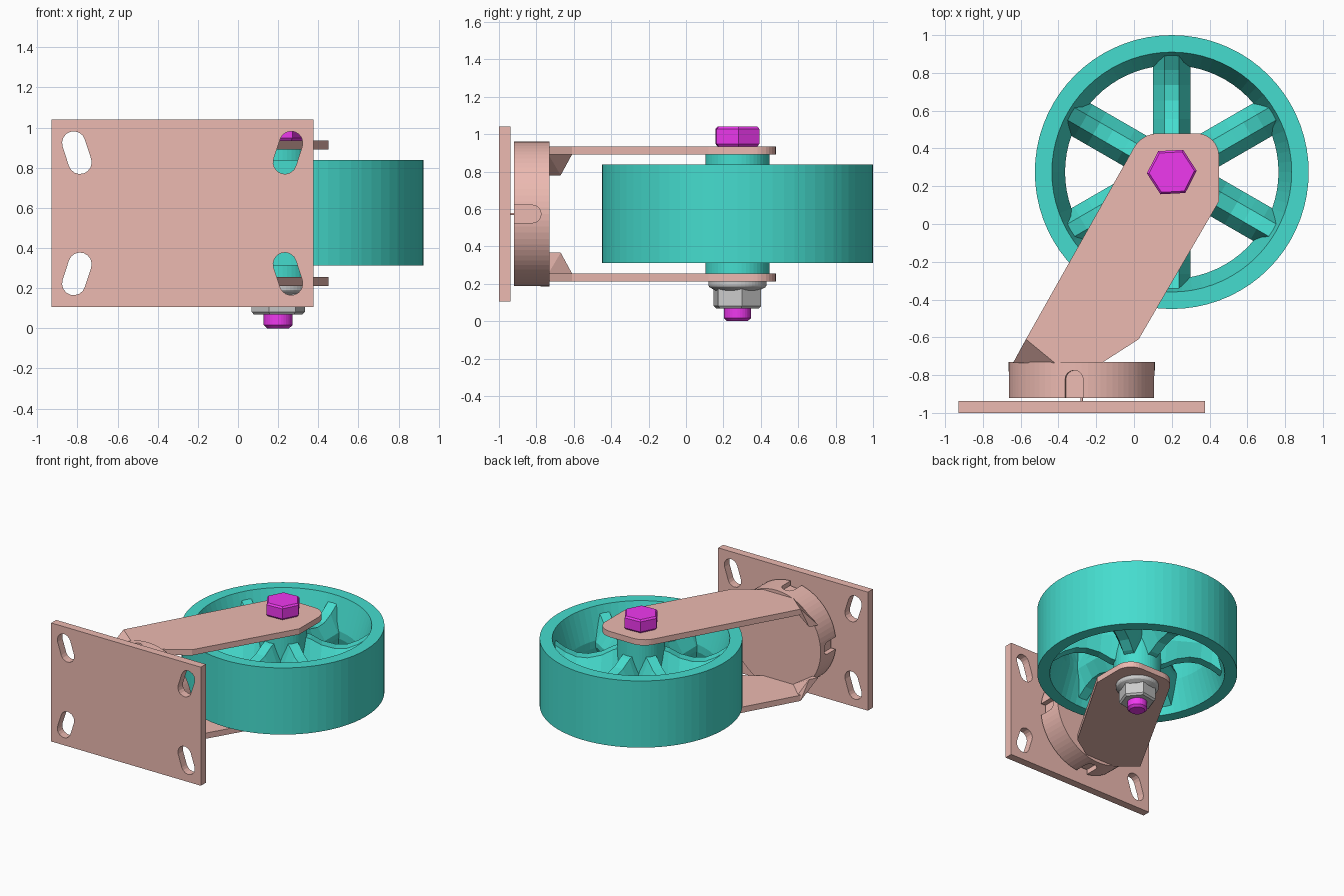
import bpy, bmesh
from math import sin, cos, pi, radians
from mathutils import Vector, Matrix

if "Cube" in bpy.data.objects:
    bpy.data.objects.remove(bpy.data.objects["Cube"])


def material(name, rgb):
    m = bpy.data.materials.new(name)
    m.diffuse_color = (*rgb, 1)
    m.use_nodes = True
    m.node_tree.nodes["Principled BSDF"].inputs["Base Color"].default_value = m.diffuse_color
    return m


TEAL = material("teal", (0.06, 0.72, 0.62))
SALMON = material("salmon", (0.84, 0.49, 0.44))
MAGENTA = material("magenta", (0.86, 0.04, 0.86))
WX, WY, WZ = 0.2, 0.275, 0.575      # wheel centre
SX, SZ = -0.277, 0.573              # swivel axis


def loft(bm, rings, loop=False):
    """Bridge equal-sized rings of points; cap the ends unless they loop."""
    vs = [[bm.verts.new(p) for p in r] for r in rings]
    n = len(vs[0])
    for i in range(len(vs) if loop else len(vs) - 1):
        a, b = vs[i], vs[(i + 1) % len(vs)]
        for j in range(n):
            k = (j + 1) % n
            bm.faces.new((a[j], a[k], b[k], b[j]))
    if not loop:
        bm.faces.new(vs[0])
        bm.faces.new(vs[-1])


def finish(name, bm, mat=None):
    bmesh.ops.recalc_face_normals(bm, faces=bm.faces)
    me = bpy.data.meshes.new(name)
    bm.to_mesh(me)
    bm.free()
    ob = bpy.data.objects.new(name, me)
    bpy.context.collection.objects.link(ob)
    if mat:
        me.materials.append(mat)
    return ob


def ring(r, z, n, rot=0.0):
    return [(WX + r * cos(rot + 2 * pi * i / n), WY + r * sin(rot + 2 * pi * i / n), z)
            for i in range(n)]


def turned(name, profile, n, mat=None, rot=0.0, loop=False):
    """Part turned round the wheel axle from (radius, z) points."""
    bm = bmesh.new()
    loft(bm, [ring(r, z, n, rot) for r, z in profile], loop)
    return finish(name, bm, mat)


def y_disc(name, r, y0, y1, n, mat):
    bm = bmesh.new()
    loft(bm, [[(SX + r * cos(2 * pi * i / n), y, SZ + r * sin(2 * pi * i / n))
               for i in range(n)] for y in (y0, y1)])
    return finish(name, bm, mat)


def arc(cx, cy, r, a0, a1, n=8):
    return [(cx + r * cos(radians(a0 + (a1 - a0) * i / n)),
             cy + r * sin(radians(a0 + (a1 - a0) * i / n))) for i in range(n + 1)]


def cut(ob, bm):
    cutter = finish("cutter", bm)
    cutter.hide_render = True
    mod = ob.modifiers.new("cut", 'BOOLEAN')
    mod.operation, mod.solver, mod.object = 'DIFFERENCE', 'EXACT', cutter
    bpy.context.view_layer.objects.active = ob
    bpy.ops.object.modifier_apply(modifier=mod.name)
    bpy.data.objects.remove(cutter)


# mounting plate with four tilted slots
bm = bmesh.new()
loft(bm, [[(x, y, z) for x, z in ((-0.93, 0.105), (0.376, 0.105), (0.376, 1.04), (-0.93, 1.04))]
          for y in (-1.0, -0.938)])
plate = finish("mounting_plate", bm, SALMON)
bm = bmesh.new()
slot = arc(0, 0.051, 0.058, 0, 180) + arc(0, -0.051, 0.058, 180, 360)
for sx in (-1, 1):
    for sz in (-1, 1):
        t = radians(18) * -sx * sz
        pts = [Vector((x * cos(t) - z * sin(t), z * cos(t) + x * sin(t))) for x, z in slot]
        loft(bm, [[(SX + sx * 0.526 + p.x, y, SZ + sz * 0.302 + p.y) for p in pts]
                  for y in (-1.1, -0.9)])
cut(plate, bm)

# swivel drum with arched notches, and the thin king pin
drum = y_disc("swivel_drum", 0.387, -0.92, -0.73, 72, SALMON)
bm = bmesh.new()
arch = [(0.048, -1.0)] + arc(0, -0.823, 0.048, 0, 180) + [(-0.048, -1.0)]
for deg in (0, 96, 180, 270):
    rot = Matrix.Rotation(radians(-deg), 3, 'Y')
    loft(bm, [[Vector((SX, 0, SZ)) + rot @ Vector((r, y, t)) for t, y in arch]
              for r in (0.345, 0.45)])
cut(drum, bm)
y_disc("king_pin", 0.006, -0.96, -0.9, 12, SALMON)

# fork arms, each with a flared wing wrapping the drum edge
outline = ([(-0.42, -0.735), (-0.17, -0.735), (0.025, -0.61), (0.45, 0.12)]
           + arc(0.33, 0.36, 0.12, 0, 90) + arc(0.13, 0.33, 0.15, 90, 150)
           + [(-0.572, -0.61)])
wing = [(-0.42, -0.735, 0.362), (-0.572, -0.61, 0.362), (-0.64, -0.735, 0.207),
        (-0.605, -0.67, 0.207), (-0.42, -0.735, 0.317), (-0.55, -0.61, 0.317),
        (-0.59, -0.735, 0.207)]
for name, s in (("upper", 1), ("lower", -1)):
    bm = bmesh.new()
    loft(bm, [[(x, y, SZ + s * h) for x, y in outline] for h in (0.317, 0.362)])
    finish(name + "_fork_arm", bm, SALMON)
    bm = bmesh.new()
    vs = [bm.verts.new((x, y, SZ + s * h)) for x, y, h in wing]
    bmesh.ops.convex_hull(bm, input=vs)
    finish(name + "_fork_wing", bm, SALMON)

# wheel rim with drafted inner wall, and hub
turned("wheel_rim", [(0.725, WZ + 0.263), (0.635, WZ + 0.263), (0.565, WZ + 0.03),
                     (0.565, WZ - 0.03), (0.635, WZ - 0.263), (0.725, WZ - 0.263)],
       72, TEAL, loop=True)
turned("wheel_hub", [(0.172, SZ - 0.317), (0.172, SZ + 0.317)], 48, TEAL)

# six ridged spokes, dished between hub and rim
bm = bmesh.new()
for i in range(6):
    a = radians(30 + 60 * i)
    rings = []
    for r, h in ((0.08, 0.22), (0.2, 0.18), (0.28, 0.135), (0.38, 0.11),
                 (0.46, 0.115), (0.54, 0.15), (0.64, 0.22)):
        sec = [(0.1, 0.02), (0.038, h), (-0.038, h), (-0.1, 0.02),
               (-0.1, -0.02), (-0.038, -h), (0.038, -h), (0.1, -0.02)]
        rings.append([(WX + r * cos(a) - t * sin(a), WY + r * sin(a) + t * cos(a), WZ + z)
                      for t, z in sec])
    loft(bm, rings)
finish("wheel_spokes", bm, TEAL)

# axle bolt with chamfered hex head
turned("bolt_shank", [(0.055, 0), (0.072, 0.016), (0.072, 0.95)], 32, MAGENTA)
turned("bolt_head", [(0.12, 0.935), (0.132, 0.948), (0.132, 1.027), (0.12, 1.04)],
       6, MAGENTA, radians(3))

# flanged lock nut
turned("nut_hex", [(0.122, 0.068), (0.135, 0.082), (0.135, 0.185)], 6, None, radians(10))
turned("nut_flange", [(0.12, 0.165), (0.15, 0.182), (0.155, 0.19), (0.155, 0.211)], 48)
